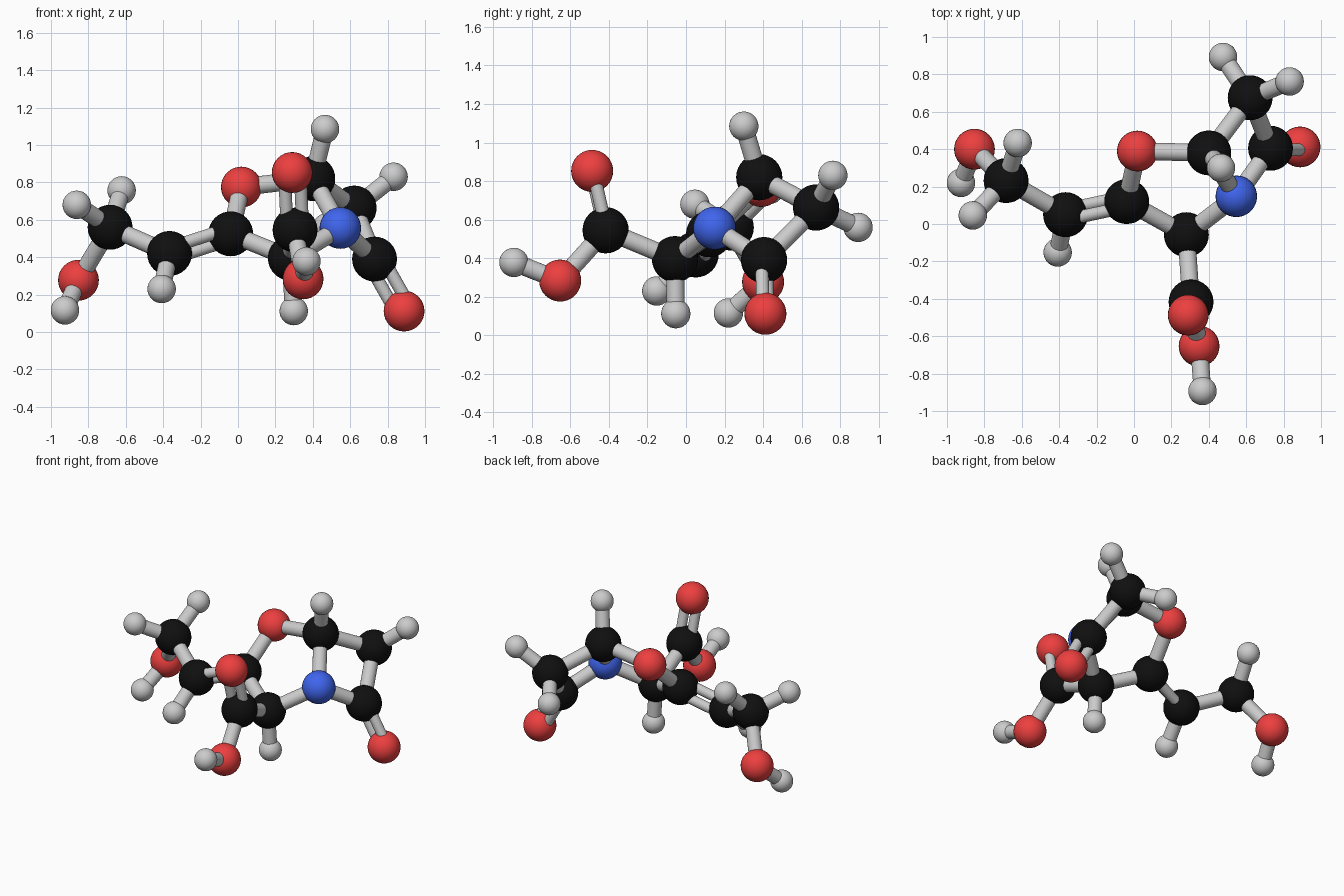
import bpy
from mathutils import Vector

if "Cube" in bpy.data.objects:
    bpy.data.objects.remove(bpy.data.objects["Cube"])

# Materials for coloured atoms
def mat(name, rgb):
    m = bpy.data.materials.new(name)
    m.diffuse_color = (*rgb, 1)
    m.use_nodes = True
    m.node_tree.nodes["Principled BSDF"].inputs["Base Color"].default_value = m.diffuse_color
    return m

# element -> (part name, radius, material)
KINDS = {
    "C": ("carbon", 0.12, mat("black", (0.005, 0.005, 0.005))),
    "O": ("oxygen", 0.109, mat("red", (0.85, 0.05, 0.05))),
    "N": ("nitrogen", 0.111, mat("blue", (0.05, 0.13, 0.85))),
    "H": ("hydrogen", 0.076, None),
}

# Atom centres; the first letter of the key is the element
ATOMS = {
    "C_bridge": (0.40, 0.38, 0.82), "H_bridge": (0.465, 0.30, 1.085),
    "O_ring": (0.018, 0.39, 0.775), "C_ring": (-0.039, 0.12, 0.525),
    "C_chain": (-0.366, 0.05, 0.42), "H_chain": (-0.408, -0.152, 0.23),
    "C_end": (-0.684, 0.232, 0.56), "H_end_a": (-0.862, 0.046, 0.68),
    "H_end_b": (-0.622, 0.433, 0.757), "O_end": (-0.853, 0.40, 0.277),
    "H_tip": (-0.925, 0.22, 0.116), "C_alpha": (0.28, -0.057, 0.395),
    "H_alpha": (0.298, -0.053, 0.112), "C_acid": (0.305, -0.417, 0.545),
    "O_acid_top": (0.29, -0.487, 0.853), "O_acid_low": (0.348, -0.653, 0.284),
    "H_acid": (0.366, -0.893, 0.378), "N_ring": (0.547, 0.148, 0.556),
    "C_lactam": (0.73, 0.405, 0.39), "O_lactam": (0.888, 0.412, 0.112),
    "C_square": (0.621, 0.675, 0.663), "H_square_a": (0.832, 0.762, 0.83),
    "H_square_b": (0.476, 0.893, 0.56),
}
ATOMS = {k: Vector(v) for k, v in ATOMS.items()}

# Single bonds: each atom and the neighbours it is joined to
SINGLE = {
    "C_bridge": ["H_bridge", "O_ring", "N_ring", "C_square"],
    "C_ring": ["O_ring", "C_alpha"],
    "C_end": ["C_chain", "H_end_a", "H_end_b", "O_end"],
    "C_chain": ["H_chain"],
    "O_end": ["H_tip"],
    "C_alpha": ["H_alpha", "C_acid", "N_ring"],
    "O_acid_low": ["C_acid", "H_acid"],
    "C_lactam": ["N_ring", "C_square"],
    "C_square": ["H_square_a", "H_square_b"],
}

# Double bonds: two ends plus a third neighbour that fixes the local plane
DOUBLE = [("C_chain", "C_ring", "C_end"), ("C_acid", "O_acid_top", "C_alpha"),
          ("C_lactam", "O_lactam", "N_ring")]


def stick(name, a, b, radius):
    d = b - a
    bpy.ops.mesh.primitive_cylinder_add(vertices=32, radius=radius,
                                        depth=d.length, location=(a + b) / 2)
    ob = bpy.context.object
    ob.name = name
    ob.rotation_euler = d.to_track_quat('Z', 'Y').to_euler()
    bpy.ops.object.shade_smooth_by_angle()


# Atoms
for key, pos in ATOMS.items():
    label, radius, material = KINDS[key[0]]
    bpy.ops.mesh.primitive_uv_sphere_add(segments=32, ring_count=16,
                                         radius=radius, location=pos)
    ob = bpy.context.object
    ob.name = label + key[1:]
    if material:
        ob.data.materials.append(material)
    bpy.ops.object.shade_smooth()

# Single bonds
for p, neighbours in SINGLE.items():
    for q in neighbours:
        stick("single_bond", ATOMS[p], ATOMS[q], 0.047)

# Double bonds, spread at right angles to the local plane
for p, q, r in DOUBLE:
    a, b, c = ATOMS[p], ATOMS[q], ATOMS[r]
    off = (b - a).cross(c - a).normalized() * 0.042
    for s in (-1, 1):
        stick("double_bond", a + off * s, b + off * s, 0.034)
